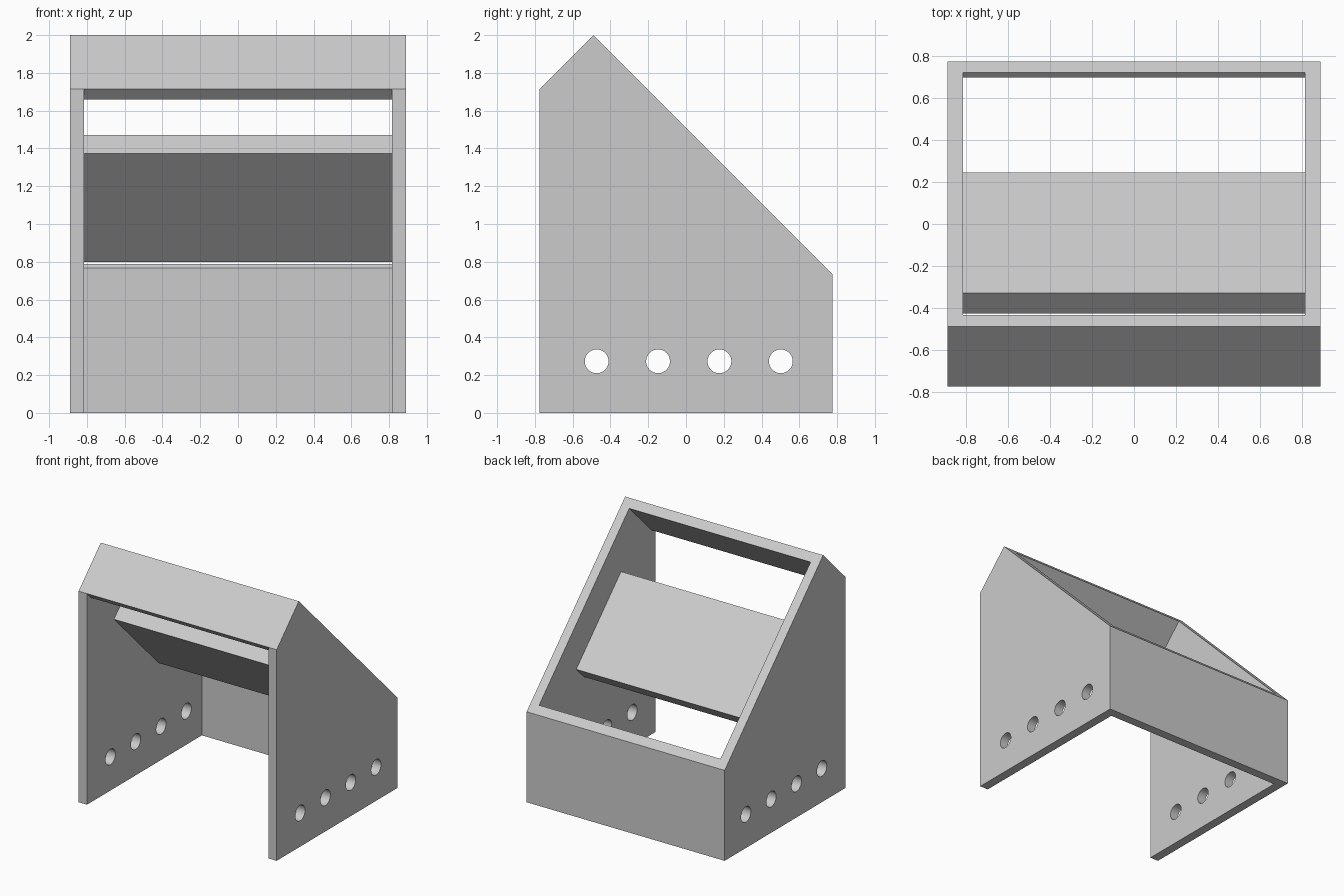
import bpy
import bmesh
from math import cos, sin, pi

cube = bpy.data.objects.get("Cube")
if cube:
    bpy.data.objects.remove(cube, do_unlink=True)

HALF_W = 0.89     # outer half width
INNER = 0.815     # inner face of the side walls

grey = bpy.data.materials.new("light grey")
grey.use_nodes = True
grey.diffuse_color = (0.6, 0.6, 0.6, 1)
grey.node_tree.nodes["Principled BSDF"].inputs["Base Color"].default_value = (0.6, 0.6, 0.6, 1)


def circle(y, z, radius, sides=48):
    return [(y + radius * cos(2 * pi * i / sides), z + radius * sin(2 * pi * i / sides))
            for i in range(sides)]


def extrude_profile(name, x0, x1, outline, holes=()):
    """Fill a (y, z) outline with optional holes and extrude it from x0 to x1."""
    bm = bmesh.new()
    edges = []
    for loop in (outline, *holes):
        verts = [bm.verts.new((x0, y, z)) for y, z in loop]
        edges += [bm.edges.new((v, verts[i - 1])) for i, v in enumerate(verts)]
    bmesh.ops.triangle_fill(bm, edges=edges, use_beauty=True)
    result = bmesh.ops.extrude_face_region(bm, geom=bm.faces[:])
    moved = [g for g in result["geom"] if isinstance(g, bmesh.types.BMVert)]
    bmesh.ops.translate(bm, verts=moved, vec=(x1 - x0, 0, 0))
    bmesh.ops.recalc_face_normals(bm, faces=bm.faces[:])
    bmesh.ops.dissolve_limit(bm, angle_limit=0.01, verts=bm.verts[:], edges=bm.edges[:])
    mesh = bpy.data.meshes.new(name)
    bm.to_mesh(mesh)
    bm.free()
    mesh.materials.append(grey)
    obj = bpy.data.objects.new(name, mesh)
    bpy.context.collection.objects.link(obj)
    return obj


# Side walls, each with a row of four round holes
side = [(-0.775, 0), (-0.775, 1.715), (-0.49, 2), (0.775, 0.735), (0.775, 0)]
holes = [circle(-0.473 + 0.325 * i, 0.273, 0.063) for i in range(4)]
for name, sign in (("left_side_wall", 1), ("right_side_wall", -1)):
    wall = extrude_profile(name, sign * INNER, sign * HALF_W, side, holes)
    bpy.ops.object.select_all(action='DESELECT')
    wall.select_set(True)
    bpy.context.view_layer.objects.active = wall
    bpy.ops.object.shade_smooth_by_angle()

# Back wall, its top cut square to the sloping opening
extrude_profile("back_wall", -INNER, INNER,
                [(0.775, 0), (0.775, 0.735), (0.722, 0.788), (0.7, 0.766), (0.7, 0)])

# Slanted hood panel at the top front
extrude_profile("front_hood", -INNER, INNER,
                [(-0.775, 1.715), (-0.49, 2), (-0.435, 1.945), (-0.72, 1.66)])

# Sloping shelf held between the side walls
extrude_profile("sloping_shelf", -INNER, INNER,
                [(-0.33, 1.472), (0.245, 0.897), (0.147, 0.799), (-0.428, 1.374)])
